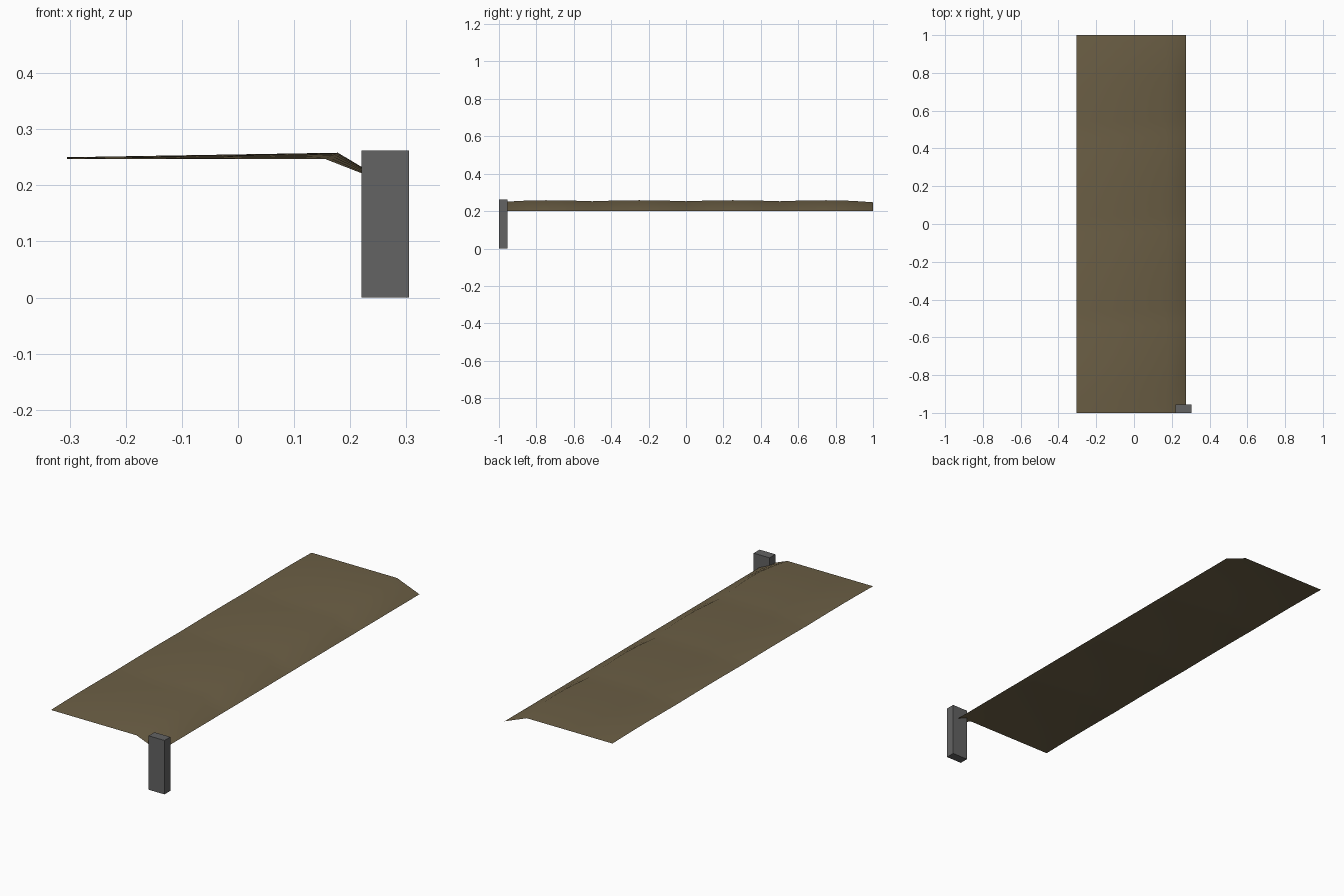
import bpy, bmesh, math

if "Cube" in bpy.data.objects:
    bpy.data.objects.remove(bpy.data.objects["Cube"])


def material(name, rgb):
    m = bpy.data.materials.new(name)
    m.diffuse_color = (*rgb, 1)
    m.use_nodes = True
    m.node_tree.nodes["Principled BSDF"].inputs["Base Color"].default_value = m.diffuse_color
    return m


def add_object(name, bm, mat):
    me = bpy.data.meshes.new(name)
    bm.to_mesh(me)
    bm.free()
    me.materials.append(mat)
    ob = bpy.data.objects.new(name, me)
    bpy.context.collection.objects.link(ob)
    return ob


tan = material("weathered tan", (0.150, 0.115, 0.060))
grey = material("dark grey", (0.125, 0.125, 0.125))

# Thin awning sheet: flat field, gently wavy ridge, sloping front lip
bm = bmesh.new()
rows = []
N = 48
for i in range(N + 1):
    y = -1 + 2 * i / N
    wave = abs(math.sin(2 * math.pi * y))            # four swells along the length
    end = max(0, (abs(y) - 0.75) / 0.25)             # the sheet drops at both ends
    lift = 0.5 + 0.5 * wave - 0.5 * end ** 2
    ridge = (0.155 + 0.023 * lift, 0.247 + 0.011 * lift)
    profile = [(-0.305, 0.247 + 0.003 * lift), ridge, (0.275, 0.20)]
    rows.append([bm.verts.new((x, y, z)) for x, z in profile])
for a, b in zip(rows, rows[1:]):
    for k in range(2):
        bm.faces.new((a[k], a[k + 1], b[k + 1], b[k]))
sheet = add_object("awning_sheet", bm, tan)
for p in sheet.data.polygons:
    p.use_smooth = True

# Corner post
bm = bmesh.new()
bmesh.ops.create_cube(bm, size=1)
for v in bm.verts:
    v.co.x = 0.2625 + v.co.x * 0.085
    v.co.y = -0.9775 + v.co.y * 0.045
    v.co.z = 0.131 + v.co.z * 0.262
add_object("corner_post", bm, grey)
